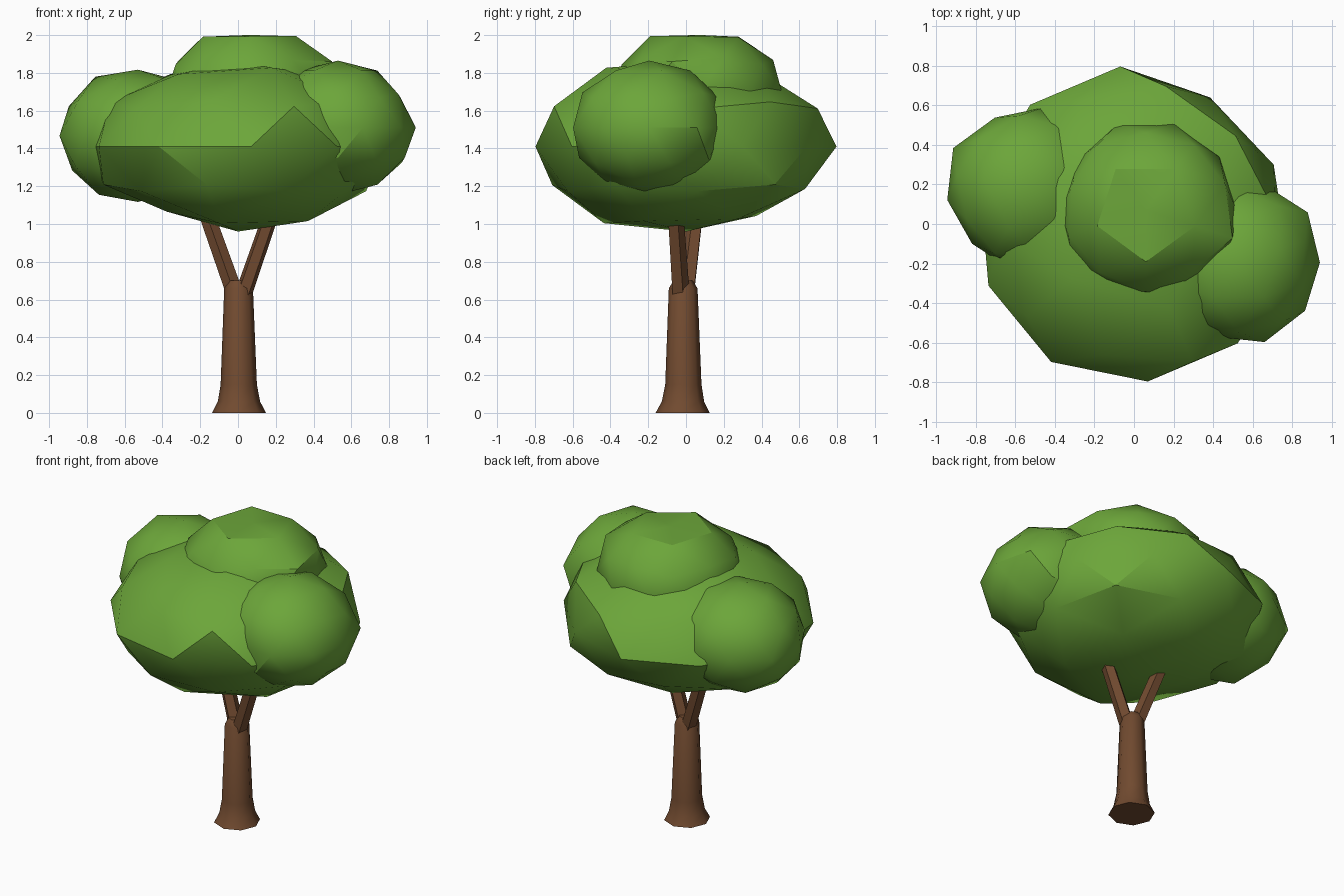
import bpy, bmesh, math
from mathutils import Vector

if "Cube" in bpy.data.objects:
    bpy.data.objects.remove(bpy.data.objects["Cube"])


def material(name, rgb):
    m = bpy.data.materials.new(name)
    m.diffuse_color = (*rgb, 1)
    m.use_nodes = True
    m.node_tree.nodes["Principled BSDF"].inputs["Base Color"].default_value = m.diffuse_color
    return m


LEAF = material("leaf green", (0.15, 0.38, 0.042))
BARK = material("bark brown", (0.165, 0.069, 0.029))


def finish(name, bm, mat, angle):
    bmesh.ops.recalc_face_normals(bm, faces=bm.faces)
    mesh = bpy.data.meshes.new(name)
    bm.to_mesh(mesh)
    bm.free()
    mesh.materials.append(mat)
    ob = bpy.data.objects.new(name, mesh)
    bpy.context.collection.objects.link(ob)
    bpy.ops.object.select_all(action='DESELECT')
    ob.select_set(True)
    bpy.context.view_layer.objects.active = ob
    bpy.ops.object.shade_smooth_by_angle(angle=math.radians(angle))
    return ob


def clump(name, centre, radius, height, turn, bumps=()):
    """Flattened low-poly ball; bumps are (heading, unit height, scale)."""
    bm = bmesh.new()
    bmesh.ops.create_icosphere(bm, subdivisions=2, radius=1)
    t = math.radians(turn)
    for v in bm.verts:
        x, y, z = v.co
        v.co = (x * math.cos(t) - y * math.sin(t),
                x * math.sin(t) + y * math.cos(t), z)
    moved = []
    for heading, z, scale in bumps:
        a, r = math.radians(heading), math.sqrt(1 - z * z)
        d = Vector((r * math.cos(a), r * math.sin(a), z))
        moved.append((min(bm.verts, key=lambda v: (v.co - d).length), scale))
    for v, scale in moved:
        v.co *= scale
    for v in bm.verts:
        v.co = Vector(centre) + Vector((v.co.x * radius, v.co.y * radius, v.co.z * height))
    return finish(name, bm, LEAF, 30)


def tube(name, rings, sides, turn=0.0):
    """Loft of horizontal polygon rings given as (x, y, z, radius)."""
    bm = bmesh.new()
    loops = []
    for x, y, z, r in rings:
        loops.append([bm.verts.new((x + r * math.cos(turn + 2 * math.pi * i / sides),
                                    y + r * math.sin(turn + 2 * math.pi * i / sides), z))
                      for i in range(sides)])
    for lo, hi in zip(loops, loops[1:]):
        for i in range(sides):
            j = (i + 1) % sides
            bm.faces.new((lo[i], lo[j], hi[j], hi[i]))
    bm.faces.new(loops[0][::-1])
    bm.faces.new(loops[-1])
    return finish(name, bm, BARK, 45)


# Trunk with flared foot, and forked branches
tube("trunk", [(0.005, -0.018, 0, 0.143), (0.005, -0.016, 0.06, 0.112),
               (0.004, -0.014, 0.15, 0.096), (0.003, -0.015, 0.66, 0.076),
               (0.0, -0.015, 0.70, 0.05)], 8)
tube("right_branch", [(0.025, -0.03, 0.62, 0.05), (0.157, -0.055, 1.0, 0.046),
                      (0.225, -0.07, 1.2, 0.04)], 5, 0.3)
tube("left_branch", [(-0.012, 0.0, 0.62, 0.05), (-0.147, 0.045, 1.0, 0.046),
                     (-0.215, 0.06, 1.2, 0.04)], 5, 0.9)

# Foliage clumps
clump("main_foliage", (0, 0, 1.41), 0.8, 0.45, 5, [
    (239, 0, 1.018), (59, 0, 0.934), (23, 0, 0.96), (293, 0.45, 1.06),
    (293, 0.85, 1.09), (257, -0.45, 1.015), (257, -0.85, 1.06),
    (329, -0.85, 1.03), (185, -0.85, 0.9), (113, -0.85, 0.96),
    (113, -0.45, 0.96), (77, -0.53, 0.95)])
clump("left_foliage", (-0.53, 0.18, 1.467), 0.415, 0.35, 26, [
    (152, 0, 1.05), (188, 0, 1.01), (224, 0, 0.97), (260, 0, 1.03),
    (116, 0, 0.96), (206, -0.85, 1.05), (170, 0.85, 1.05)])
clump("right_foliage", (0.53, -0.195, 1.51), 0.415, 0.355, 18, [
    (36, 0, 1.04), (0, 0, 0.99), (-72, 0, 1.02), (-108, 0, 0.95),
    (18, 0.45, 0.95), (-18, 0.53, 0.95), (54, -0.45, 1.05)])
clump("top_foliage", (0.06, 0.07, 1.70), 0.46, 0.32, 54, [
    (0, 1, 0.94), (-18, 0.45, 1.12), (270, 0.85, 1.08), (-18, 0.85, 1.08),
    (54, 0.85, 1.06), (126, 0.85, 1.07), (198, 0.85, 1.07), (18, 0.53, 1.08),
    (198, 0, 0.95), (234, 0, 0.95), (162, 0, 0.94)])
